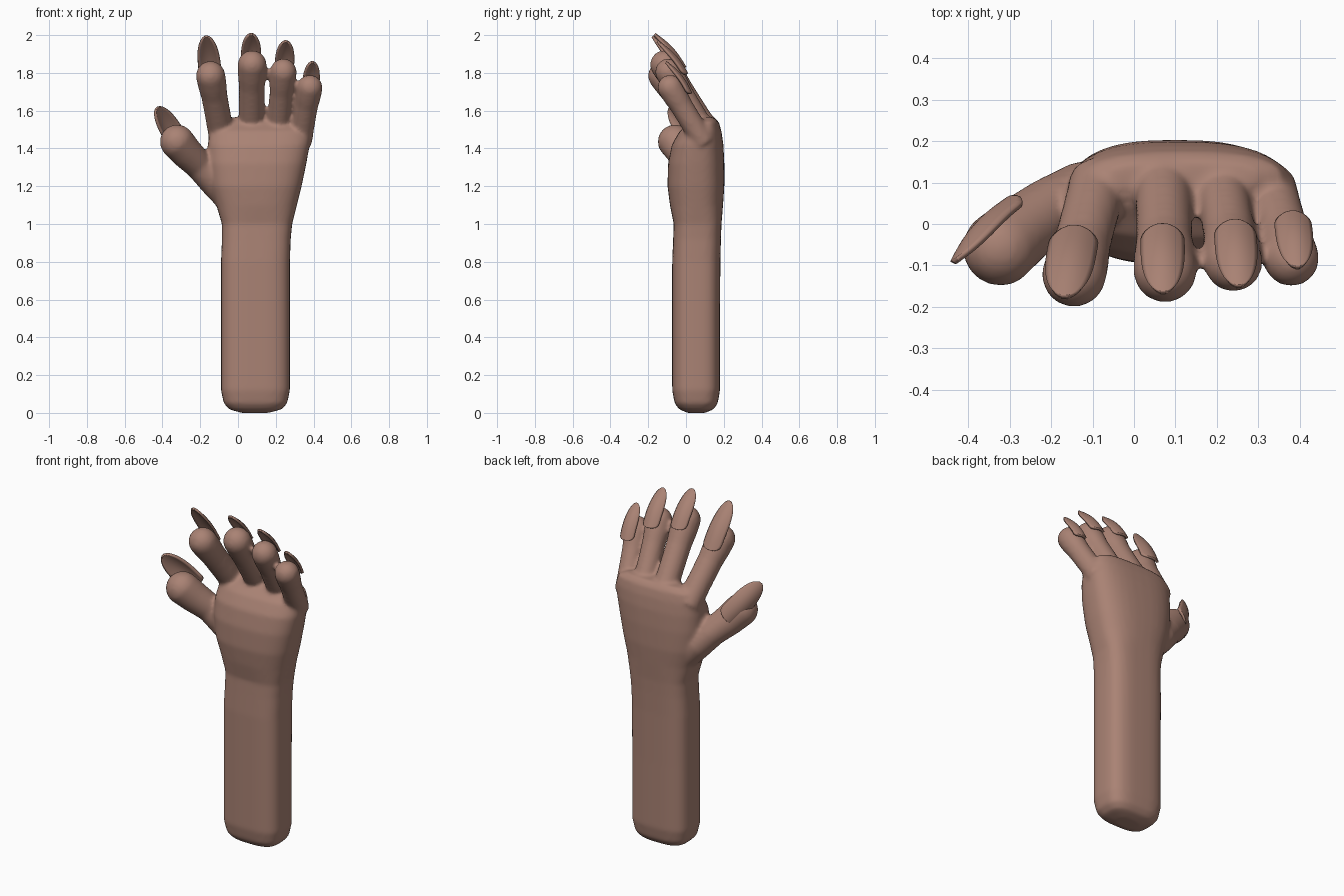
import bpy
from math import sin, cos, pi, copysign
from mathutils import Vector

if "Cube" in bpy.data.objects:
    bpy.data.objects.remove(bpy.data.objects["Cube"])

skin = bpy.data.materials.new("skin")
skin.diffuse_color = (0.40, 0.225, 0.175, 1)
skin.use_nodes = True
skin.node_tree.nodes["Principled BSDF"].inputs["Base Color"].default_value = skin.diffuse_color


def make_object(name, verts, faces):
    me = bpy.data.meshes.new(name)
    me.from_pydata(verts, [], faces)
    me.materials.append(skin)
    me.polygons.foreach_set("use_smooth", [True] * len(me.polygons))
    ob = bpy.data.objects.new(name, me)
    bpy.context.collection.objects.link(ob)
    return ob


def add_loft(verts, faces, rings):
    """Append a closed tube through rings of equal point count."""
    n, o = len(rings[0]), len(verts)
    for r in rings:
        verts.extend(r)
    for i in range(len(rings) - 1):
        for j in range(n):
            a, b = o + i * n + j, o + i * n + (j + 1) % n
            faces.append((a, b, b + n, a + n))
    faces.append(tuple(o + j for j in reversed(range(n))))
    faces.append(tuple(o + (len(rings) - 1) * n + j for j in range(n)))


def box_ring(z, x0, x1, y0, y1, p=3.0, n=40):
    """Rounded-rectangle section at height z."""
    pts = []
    for k in range(n):
        c, s = cos(2 * pi * k / n), sin(2 * pi * k / n)
        pts.append(((x0 + x1) / 2 + (x1 - x0) / 2 * copysign(abs(c) ** (2 / p), c),
                    (y0 + y1) / 2 + (y1 - y0) / 2 * copysign(abs(s) ** (2 / p), s), z))
    return pts


def finger_rings(path, n=24):
    """Round sections along (point, radius) path, ending in a dome."""
    pts = [(Vector(p), r) for p, r in path]
    axis = (pts[-1][0] - pts[0][0]).normalized()
    u = axis.orthogonal().normalized()
    v = axis.cross(u)
    tip, rad = pts[-1]
    pts += [(tip + axis * rad * sin(a), rad * cos(a)) for a in (0.3, 0.6, 0.9, 1.2, 1.42)]
    return [[c + r * (u * cos(2 * pi * k / n) + v * sin(2 * pi * k / n)) for k in range(n)]
            for c, r in pts]


def lerp(a, b, t):
    return Vector(a).lerp(Vector(b), t)


# Forearm and palm sections: z, x range, y range
sections = [
    (0.000, 0.02, 0.16, 0.01, 0.10), (0.018, -0.045, 0.23, -0.035, 0.145),
    (0.05, -0.075, 0.26, -0.06, 0.168), (0.12, -0.09, 0.275, -0.073, 0.18),
    (0.50, -0.09, 0.275, -0.073, 0.18), (0.80, -0.09, 0.275, -0.073, 0.182),
    (0.92, -0.085, 0.279, -0.068, 0.185), (1.00, -0.085, 0.287, -0.065, 0.188),
    (1.10, -0.115, 0.312, -0.085, 0.196), (1.20, -0.145, 0.337, -0.098, 0.203),
    (1.32, -0.16, 0.362, -0.095, 0.203), (1.42, -0.16, 0.380, -0.075, 0.198),
    (1.49, -0.15, 0.383, -0.035, 0.188), (1.54, -0.12, 0.36, 0.03, 0.174),
    (1.565, -0.06, 0.30, 0.08, 0.15),
]
verts, faces = [], []
add_loft(verts, faces, [box_ring(*s, p=3.2 if s[0] < 1.05 else 2.7) for s in sections])

# Fingers: name, base, tip centre, tip radius, nail base, nail tip, nail half width
fingers = [
    ("index", (-.085, .105, 1.46), (-.145, -.123, 1.785), .078, (-.142, -.015, 1.757), (-.168, -.183, 1.988), .056),
    ("middle", (.07, .118, 1.48), (.075, -.113, 1.843), .077, (.069, -.01, 1.823), (.07, -.172, 2.0), .049),
    ("ring", (.21, .115, 1.46), (.24, -.093, 1.805), .071, (.243, 0, 1.789), (.253, -.157, 1.962), .047),
    ("little", (.33, .095, 1.43), (.38, -.083, 1.722), .068, (.382, .02, 1.686), (.395, -.112, 1.852), .041),
]
nails = []
for name, base, tip, r, nb, nt, w in fingers:
    steps = ((0, .9), (.25, .88), (.5, .88), (.68, .89), (.84, .97), (1, 1))
    add_loft(verts, faces, finger_rings([(lerp(base, tip, t), r * k) for t, k in steps]))
    nails.append((name, nb, nt, w, (0, .83, .55)))

# Thumb
add_loft(verts, faces, finger_rings([
    ((-.03, .08, 1.13), .085), ((-.12, .068, 1.225), .085), ((-.205, .035, 1.31), .077),
    ((-.27, -.015, 1.375), .086), ((-.322, -.058, 1.435), .092)]))
nails.append(("thumb", (-.30, .052, 1.41), (-.425, -.095, 1.612), .062, (-.62, .75, .1)))

# Fuse everything into one smooth skin
hand = make_object("hand_and_forearm", verts, faces)
m = hand.modifiers.new("fuse", 'REMESH')
m.mode = 'VOXEL'
m.voxel_size = 0.011
m.use_smooth_shade = True
m = hand.modifiers.new("soften", 'SMOOTH')
m.factor = 0.5
m.iterations = 7

# Long curved nails
NU, NV = 20, 10
for name, b, t, w, nrm in nails:
    b, t = Vector(b), Vector(t)
    d = (t - b).normalized()
    side = d.cross(Vector(nrm)).normalized()
    up = side.cross(d)
    nv, nf = [], []
    for i in range(NU + 1):
        u = (1 - cos(pi * i / NU)) / 2
        # squarish root, longer oval tip
        if u < .2:
            half = w * max(0.05, 1 - ((.2 - u) / .2) ** 3) ** .5
        else:
            half = w * max(0.02, 1 - (max(0, u - .35) / .65) ** 2.4) ** .5
        for j in range(NV + 1):
            v = 2 * j / NV - 1
            h = half * v
            nv.append(b + (t - b) * u + side * h
                      + up * (.008 + .016 * sin(pi * u) - .45 * h * h / w))
    for i in range(NU):
        for j in range(NV):
            a = i * (NV + 1) + j
            nf.append((a, a + 1, a + NV + 2, a + NV + 1))
    nail = make_object(name + "_nail", nv, nf)
    s = nail.modifiers.new("thickness", 'SOLIDIFY')
    s.thickness = 0.014
    s.offset = 0
